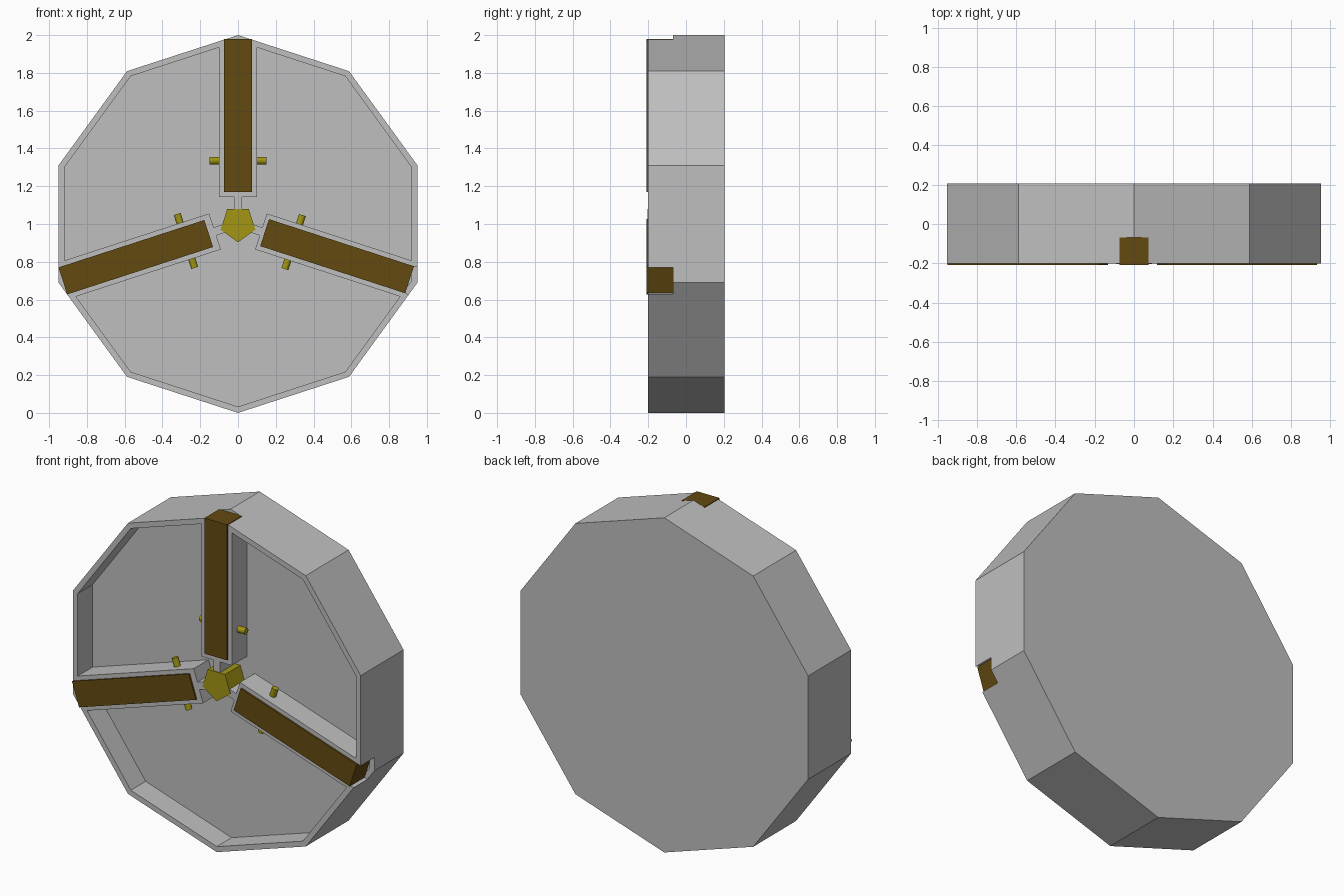
import bpy, bmesh, math
from mathutils import Matrix, Vector

cube = bpy.data.objects.get("Cube")
if cube:
    bpy.data.objects.remove(cube, do_unlink=True)

FRONT, FLOOR, BACK = -0.2, -0.06, 0.205


def material(name, rgb):
    m = bpy.data.materials.new(name)
    m.use_nodes = True
    m.diffuse_color = (*rgb, 1)
    m.node_tree.nodes["Principled BSDF"].inputs["Base Color"].default_value = (*rgb, 1)
    return m


GREY = material("grey", (0.52, 0.52, 0.52))
BROWN = material("dark brown", (0.125, 0.067, 0.005))
OLIVE = material("olive yellow", (0.36, 0.305, 0.007))


def make_object(name, bm, mat, matrix=Matrix()):
    bm.transform(matrix)
    bmesh.ops.recalc_face_normals(bm, faces=bm.faces)
    mesh = bpy.data.meshes.new(name)
    bm.to_mesh(mesh)
    bm.free()
    mesh.materials.append(mat)
    ob = bpy.data.objects.new(name, mesh)
    bpy.context.collection.objects.link(ob)
    return ob


def ring(bm, sides, radius, y, start):
    step = 2 * math.pi / sides
    return [bm.verts.new((radius * math.cos(start + i * step), y,
                          1 + radius * math.sin(start + i * step)))
            for i in range(sides)]


def lathe_rings(name, sides, start, profile, mat):
    """Closed solid through regular polygons given as (radius, y)."""
    bm = bmesh.new()
    rings = [ring(bm, sides, r, y, start) for r, y in profile]
    for a, b in zip(rings, rings[1:]):
        for i in range(sides):
            j = (i + 1) % sides
            bm.faces.new((a[i], a[j], b[j], b[i]))
    bm.faces.new(rings[0])
    bm.faces.new(rings[-1])
    return make_object(name, bm, mat)


def box(name, lo, hi, mat, matrix):
    bm = bmesh.new()
    bmesh.ops.create_cube(bm, size=1)
    lo, hi = Vector(lo), Vector(hi)
    fit = Matrix.Translation((lo + hi) / 2) @ Matrix.Diagonal((*(hi - lo), 1))
    return make_object(name, bm, mat, matrix @ fit)


# Ten-sided dish with a recessed floor
dish = lathe_rings("dish", 10, math.pi / 2,
                   [(1, BACK), (1, FRONT), (0.967, FRONT), (0.967, FLOOR)], GREY)

# Five-sided hub, point down
lathe_rings("hub", 5, -math.pi / 2, [(0.097, FLOOR + 0.01), (0.097, -0.204)], OLIVE)

# Three arms: name, angle, strip start, strip end, peg distance
for name, angle, start, end, peg in (("top", 90, 0.17, 0.98, 0.335),
                                     ("left", -18, 0.148, 0.955, 0.31),
                                     ("right", 198, 0.163, 0.975, 0.29)):
    arm = Matrix.Translation((0, 0, 1)) @ Matrix.Rotation(-math.radians(angle), 4, 'Y')
    inner = 0.142 if name == "top" else 0.128

    # Raised housing and its neck to the hub
    box(name + "_housing", (inner, FRONT, -0.1), (0.945, FLOOR + 0.01, 0.1), GREY, arm)
    box(name + "_neck", (0.06, FRONT, -0.022), (inner + 0.01, FLOOR + 0.01, 0.022), GREY, arm)

    # Strip set into the housing, reaching through a notch in the rim
    box(name + "_strip", (start, -0.21, -0.075), (end, -0.07, 0.075), BROWN, arm)
    cutter = box(name + "_notch_cutter", (0.9, -0.3, -0.075), (1.1, -0.07, 0.075), GREY, arm)
    cutter.hide_render = True
    cutter.hide_set(True)
    cutter.display_type = 'WIRE'
    notch = dish.modifiers.new(name + "_notch", 'BOOLEAN')
    notch.operation = 'DIFFERENCE'
    notch.solver = 'EXACT'
    notch.object = cutter

    # Peg through the housing, showing on both sides
    bm = bmesh.new()
    bmesh.ops.create_cone(bm, cap_ends=True, segments=12, radius1=0.019, radius2=0.019, depth=0.3)
    make_object(name + "_peg", bm, OLIVE, arm @ Matrix.Translation((peg, -0.135, 0)))

# Bake the notches and drop the cutters
bpy.context.view_layer.update()
graph = bpy.context.evaluated_depsgraph_get()
cut_mesh = bpy.data.meshes.new_from_object(dish.evaluated_get(graph))
dish.modifiers.clear()
dish.data = cut_mesh
for ob in [o for o in bpy.data.objects if o.name.endswith("_notch_cutter")]:
    bpy.data.objects.remove(ob, do_unlink=True)
